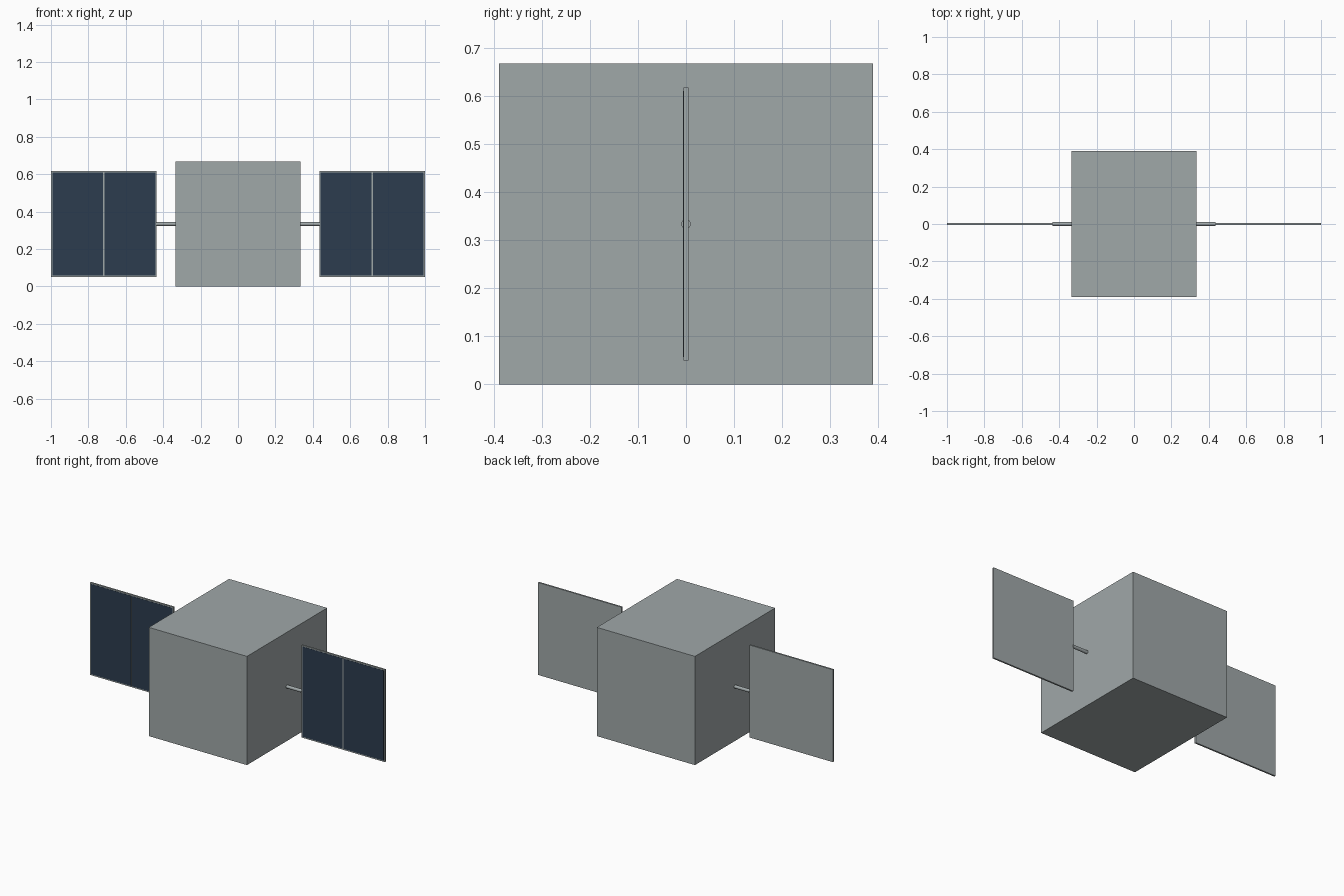
import bpy
import math

default = bpy.data.objects.get("Cube")
if default:
    bpy.data.objects.remove(default, do_unlink=True)


def material(name, srgb):
    linear = [((c / 255 + 0.055) / 1.055) ** 2.4 for c in srgb] + [1]
    mat = bpy.data.materials.new(name)
    mat.use_nodes = True
    mat.diffuse_color = linear
    mat.node_tree.nodes["Principled BSDF"].inputs["Base Color"].default_value = linear
    return mat


grey = material("hull grey", (160, 168, 169))
navy = material("solar cell navy", (44, 60, 78))


def box(name, low, high, mat):
    center = [(a + b) / 2 for a, b in zip(low, high)]
    bpy.ops.mesh.primitive_cube_add(size=1, location=center)
    obj = bpy.context.object
    obj.name = name
    obj.scale = [b - a for a, b in zip(low, high)]
    bpy.ops.object.transform_apply(location=False, rotation=False, scale=True)
    obj.data.materials.append(mat)
    return obj


# Main hull
HALF_X, HALF_Y, HEIGHT = 0.333, 0.389, 0.667
box("hull", (-HALF_X, -HALF_Y, 0), (HALF_X, HALF_Y, HEIGHT), grey)

# Solar wings: matching panel, cells and arm on each side
INNER, OUTER, BOTTOM, TOP = 0.435, 1.0, 0.05, 0.617
THICK, BORDER = 0.005, 0.007
MIDDLE = (INNER + OUTER) / 2

for side, sign in (("left", 1), ("right", -1)):
    def wing_box(name, x0, x1, y0, y1, z0, z1, mat):
        xs = sorted((sign * x0, sign * x1))
        return box(f"{side}_{name}", (xs[0], y0, z0), (xs[1], y1, z1), mat)

    wing_box("panel", INNER, OUTER, -THICK, THICK, BOTTOM, TOP, grey)

    # Two thin cell plates on the front only, with a divider gap between
    for name, x0, x1 in (("inner_cell", INNER + BORDER, MIDDLE - BORDER / 2),
                         ("outer_cell", MIDDLE + BORDER / 2, OUTER - BORDER)):
        wing_box(name, x0, x1, -THICK - 0.001, -THICK + 0.001,
                 BOTTOM + BORDER, TOP - BORDER, navy)

    # Round arm joining hull and panel
    bpy.ops.mesh.primitive_cylinder_add(
        vertices=16, radius=0.01, depth=INNER - HALF_X + 0.002,
        location=(sign * (INNER + HALF_X) / 2, 0, HEIGHT / 2),
        rotation=(0, math.pi / 2, 0))
    arm = bpy.context.object
    arm.name = f"{side}_arm"
    arm.data.materials.append(grey)
    bpy.ops.object.shade_smooth_by_angle()
